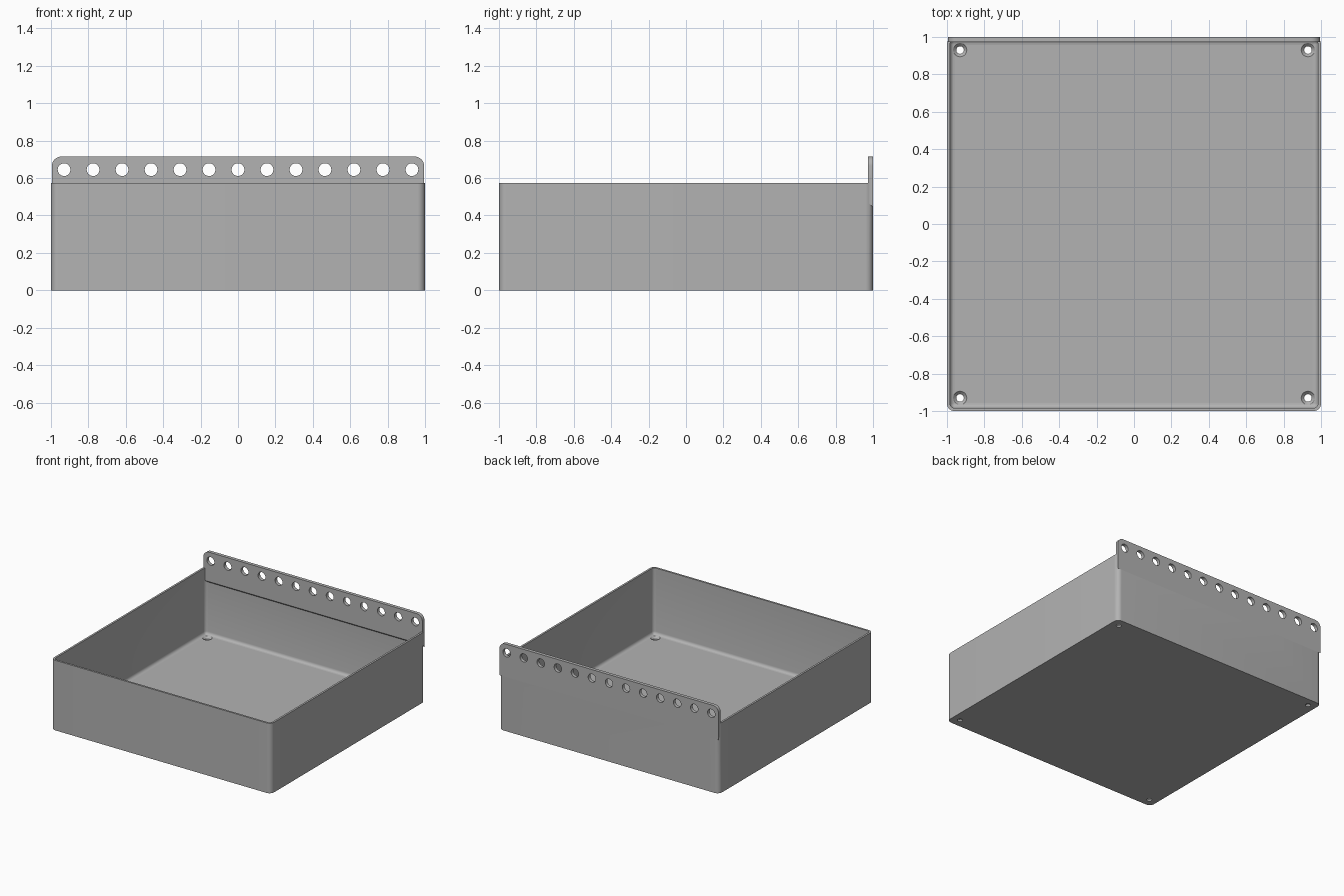
import bpy, bmesh, math
from mathutils import Matrix

cube = bpy.data.objects.get("Cube")
if cube:
    bpy.data.objects.remove(cube, do_unlink=True)

HEIGHT, WALL, FLOOR, CORNER = 0.575, 0.016, 0.03, 0.04
FILLET, HOLE_POS = 0.025, 0.93

grey = bpy.data.materials.new("plain grey")
grey.use_nodes = True
grey.diffuse_color = (0.45, 0.45, 0.45, 1)
grey.node_tree.nodes["Principled BSDF"].inputs["Base Color"].default_value = grey.diffuse_color


def make_object(name, bm):
    bmesh.ops.recalc_face_normals(bm, faces=bm.faces)
    mesh = bpy.data.meshes.new(name)
    bm.to_mesh(mesh)
    bm.free()
    mesh.materials.append(grey)
    obj = bpy.data.objects.new(name, mesh)
    bpy.context.collection.objects.link(obj)
    return obj


def rounded_ring(bm, half, radius, z, steps=8):
    """Loop of vertices around a square with rounded corners."""
    ring = []
    for quarter in range(4):
        mid = math.radians(45 + 90 * quarter)
        cx = math.copysign(half - radius, math.cos(mid))
        cy = math.copysign(half - radius, math.sin(mid))
        for i in range(steps + 1):
            a = math.pi / 2 * (quarter + i / steps)
            ring.append(bm.verts.new((cx + radius * math.cos(a), cy + radius * math.sin(a), z)))
    return ring


def add_cone(bm, r_bottom, r_top, depth, matrix):
    bmesh.ops.create_cone(bm, cap_ends=True, segments=32, radius1=r_bottom,
                          radius2=r_top, depth=depth, matrix=matrix)


def apply_boolean(target, tool, operation):
    mod = target.modifiers.new(operation.lower(), "BOOLEAN")
    mod.operation, mod.object, mod.solver = operation, tool, "EXACT"
    bpy.ops.object.select_all(action="DESELECT")
    bpy.context.view_layer.objects.active = target
    target.select_set(True)
    bpy.ops.object.modifier_apply(modifier=mod.name)
    bpy.data.objects.remove(tool, do_unlink=True)


# Open tray: outer wall, rim, inner wall and a fillet down to the floor
bm = bmesh.new()
inner, inner_r = 1 - WALL, CORNER - WALL
rings = [rounded_ring(bm, 1, CORNER, 0), rounded_ring(bm, 1, CORNER, HEIGHT),
         rounded_ring(bm, inner, inner_r, HEIGHT)]
for i in range(5):
    a = math.pi / 2 * i / 4
    inset = FILLET * (1 - math.cos(a))
    rings.append(rounded_ring(bm, inner - inset, max(inner_r - inset, 0.004),
                              FLOOR + FILLET * (1 - math.sin(a))))
for low, high in zip(rings, rings[1:]):
    for i in range(len(low)):
        j = (i + 1) % len(low)
        bm.faces.new((low[i], low[j], high[j], high[i]))
bm.faces.new(rings[0])
bm.faces.new(rings[-1])
tray = make_object("tray", bm)

# Hanging rail: rounded top corners, sloped underside
bm = bmesh.new()
half, top, bottom, radius = 0.995, 0.715, 0.445, 0.05
outline = [(-half, bottom), (half, bottom)]
for start in (0, 90):
    cx = (half - radius) * (1 if start == 0 else -1)
    for i in range(9):
        a = math.radians(start + 90 * i / 8)
        outline.append((cx + radius * math.cos(a), top - radius + radius * math.sin(a)))
face = bm.faces.new([bm.verts.new((x, 1, z)) for x, z in outline])
extruded = bmesh.ops.extrude_face_region(bm, geom=[face])["geom"]
for v in extruded:
    if isinstance(v, bmesh.types.BMVert):
        v.co.y = 0.972
        if v.co.z < bottom + 0.01:
            v.co.z += 0.028
bm.faces.ensure_lookup_table()
if not face.is_valid or len(face.link_loops if hasattr(face, "link_loops") else face.loops) == 0:
    bmesh.ops.holes_fill(bm, edges=bm.edges)
rail = make_object("hanging_rail", bm)

# Row of round holes through the rail
bm = bmesh.new()
for i in range(13):
    x = -HOLE_POS + 2 * HOLE_POS * i / 12
    add_cone(bm, 0.034, 0.034, 0.2,
             Matrix.Translation((x, 1, 0.645)) @ Matrix.Rotation(math.pi / 2, 4, "X"))
apply_boolean(rail, make_object("rail_hole_cutter", bm), "DIFFERENCE")

# Screw holes in the floor corners, then their countersinks
for name, low, high, z, depth in (("screw_hole_cutter", 0.02, 0.02, 0, 0.2),
                                  ("countersink_cutter", 0.018, 0.038, FLOOR - 0.008, 0.02)):
    bm = bmesh.new()
    for sx in (-1, 1):
        for sy in (-1, 1):
            add_cone(bm, low, high, depth,
                     Matrix.Translation((sx * HOLE_POS, sy * HOLE_POS, z)))
    apply_boolean(tray, make_object(name, bm), "DIFFERENCE")

# Join the rail to the tray
apply_boolean(tray, rail, "UNION")
tray.name = "tray_with_hanging_rail"
bpy.ops.object.shade_smooth_by_angle(angle=math.radians(30))
